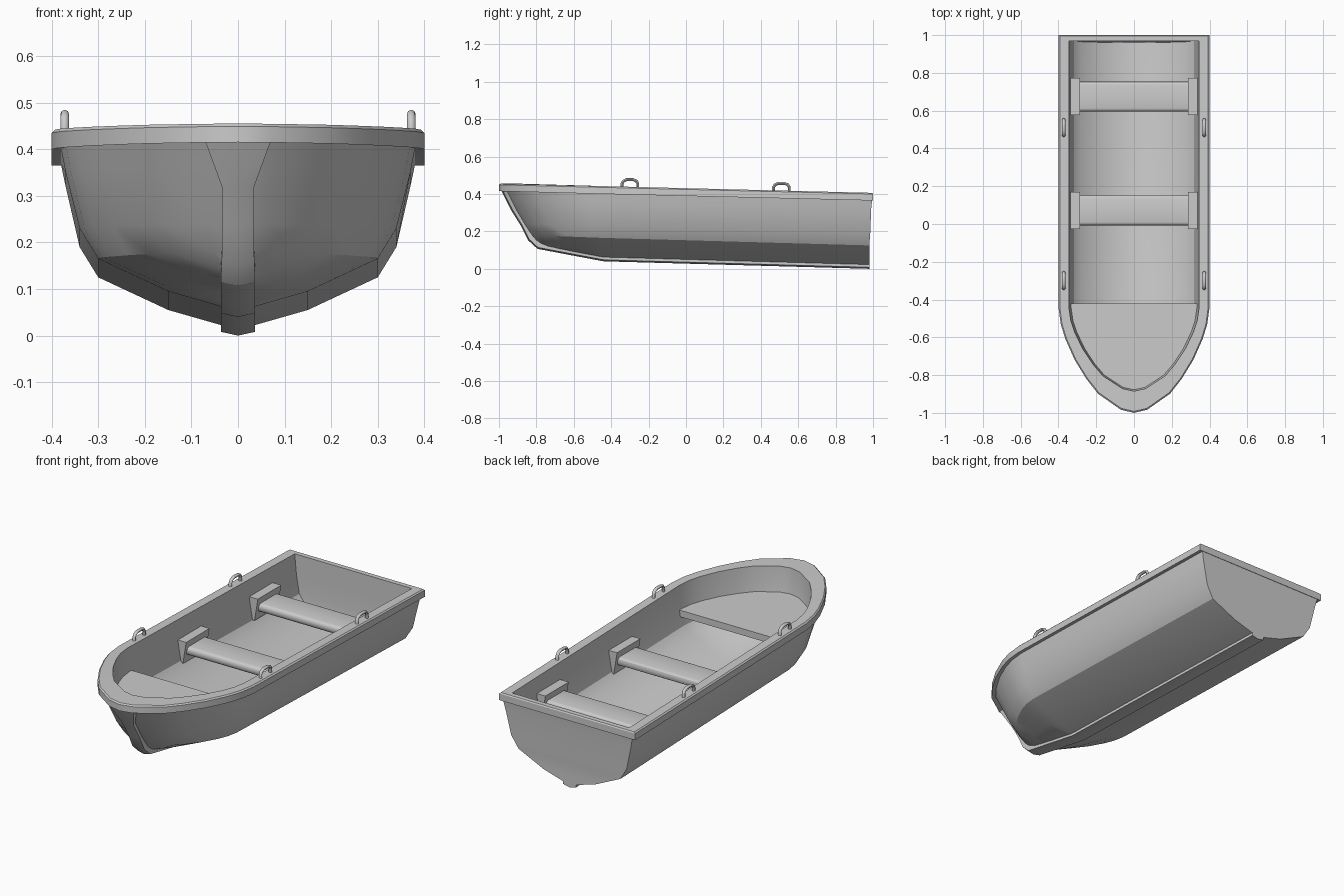
import bpy, bmesh, math

if "Cube" in bpy.data.objects:
    bpy.data.objects.remove(bpy.data.objects["Cube"])

# plan outline of the bow: (fraction of length towards bow, fraction of half width)
PLAN = [(0, 1), (.16, .97), (.30, .91), (.5, .785), (.68, .63), (.82, .475), (.97, .175), (1, 0)]
SHOULDER = -.44


def finish(bm, name, smooth=30):
    bmesh.ops.remove_doubles(bm, verts=bm.verts, dist=.0005)
    bmesh.ops.recalc_face_normals(bm, faces=bm.faces)
    me = bpy.data.meshes.new(name)
    bm.to_mesh(me)
    bm.free()
    ob = bpy.data.objects.new(name, me)
    bpy.context.collection.objects.link(ob)
    bpy.ops.object.select_all(action='DESELECT')
    ob.select_set(True)
    bpy.context.view_layer.objects.active = ob
    bpy.ops.object.shade_smooth_by_angle(angle=math.radians(smooth))
    return ob


def ring(w, bow, stern, zs, zm, zb):
    """U shaped plan loop at one level of the boat."""
    half = [(w, stern, zs)]
    half += [(w * fx, SHOULDER + t * (bow - SHOULDER), zm + t * (zb - zm)) for t, fx in PLAN]
    return half + [(-x, y, z) for x, y, z in reversed(half[:-1])]


def loft(bm, rows, closed=True, caps=False):
    vs = [[bm.verts.new(p) for p in r] for r in rows]
    n = len(vs[0])
    for a, b in zip(vs, vs[1:]):
        for i in range(n if closed else n - 1):
            j = (i + 1) % n
            bm.faces.new((a[i], a[j], b[j], b[i]))
    if caps:
        bm.faces.new(vs[0])
        bm.faces.new(vs[-1])


# hull shell: outside from keel to rim, then inside down to the floor
levels = [
    (0, -.80, .98, .012, .052, .12),
    (.15, -.80, .98, .055, .095, .14),
    (.30, -.83, .98, .125, .165, .18),
    (.34, -.87, .985, .19, .23, .24),
    (.37, -.94, .99, .32, .35, .36),
    (.38, -.975, .995, .367, .402, .417),
    (.40, -1, 1, .365, .40, .415),
    (.40, -1, 1, .40, .435, .449),
    (.393, -.992, .996, .406, .442, .455),
    (.345, -.885, .97, .406, .442, .455),
    (.335, -.88, .97, .30, .33, .33),
    (.318, -.86, .97, .20, .235, .24),
    (.28, -.82, .965, .155, .195, .21),
    (.13, -.78, .96, .09, .13, .17),
    (0, -.78, .96, .065, .105, .15),
]
bm = bmesh.new()
loft(bm, [ring(*l) for l in levels])
finish(bm, "hull")

# keel and stem strip: y, z, half width along the centre line
path = [(.98, .012, .037), (-.44, .052, .037), (-.60, .082, .037), (-.79, .118, .037),
        (-.835, .16, .035), (-.875, .24, .034), (-.925, .32, .034), (-.975, .416, .07)]
rows = []
for i, (y, z, w) in enumerate(path):
    a, b = path[max(i - 1, 0)], path[min(i + 1, len(path) - 1)]
    dy, dz = b[0] - a[0], b[1] - a[1]
    l = math.hypot(dy, dz)
    ny, nz = dz / l, dy / l          # outward normal of the path
    ny, nz = -abs(ny), -abs(nz)
    if i == 0:
        ny, nz = 0, -1
    if i == len(path) - 1:
        ny, nz = -1, 0
    sec = [(-w, -.025), (-w, .004), (0, .012), (w, .004), (w, -.025)]
    rows.append([(x, y + ny * d, z + nz * d) for x, d in sec])
bm = bmesh.new()
loft(bm, rows, caps=True)
finish(bm, "keel")

# bow deck slab
bm = bmesh.new()
loft(bm, [ring(.345, -.888, -.42, z, z, z) for z in (.285, .32)], caps=True)
finish(bm, "bow_deck")


def box(name, x, y, z, bottom_x=None, bevel=0.0):
    bm = bmesh.new()
    bx = bottom_x or x
    loft(bm, [[(q[0], y[0], h), (q[1], y[0], h), (q[1], y[1], h), (q[0], y[1], h)]
              for q, h in ((bx, z[0]), (x, z[1]))], caps=True)
    if bevel:
        edges = [e for e in bm.edges if abs(e.verts[0].co.x - e.verts[1].co.x) > .1]
        bmesh.ops.bevel(bm, geom=edges, offset=bevel, segments=3, profile=.5, affect='EDGES')
    return finish(bm, name)


# seats with tapered wall brackets
for n, y in (("front", .072), ("rear", .675)):
    box(n + "_seat", (-.32, .32), (y - .08, y + .08), (.25, .295), bevel=.018)
    for s, side in ((1, "right"), (-1, "left")):
        box(f"{n}_{side}_bracket", (s * .287, s * .345), (y - .098, y + .098), (.21, .33),
            bottom_x=(s * .307, s * .335))

# oar loops on the rim: swept tube arches
arch = [(-.042, -.01), (-.042, .018), (-.034, .031), (-.018, .038),
        (.018, .038), (.034, .031), (.042, .018), (.042, -.01)]
for n, y in (("front", -.30), ("rear", .51)):
    for s, side in ((1, "right"), (-1, "left")):
        zt = .431 - .025 * y
        rows = []
        for i, (py, pz) in enumerate(arch):
            a, b = arch[max(i - 1, 0)], arch[min(i + 1, len(arch) - 1)]
            l = math.hypot(b[0] - a[0], b[1] - a[1])
            ny, nz = -(b[1] - a[1]) / l, (b[0] - a[0]) / l
            rows.append([(s * .372 + .009 * math.cos(t), y + py + ny * .008 * math.sin(t),
                          zt + pz + nz * .008 * math.sin(t))
                         for t in (k * math.tau / 8 for k in range(8))])
        bm = bmesh.new()
        loft(bm, rows, caps=True)
        finish(bm, f"{n}_{side}_oar_loop", 50)
